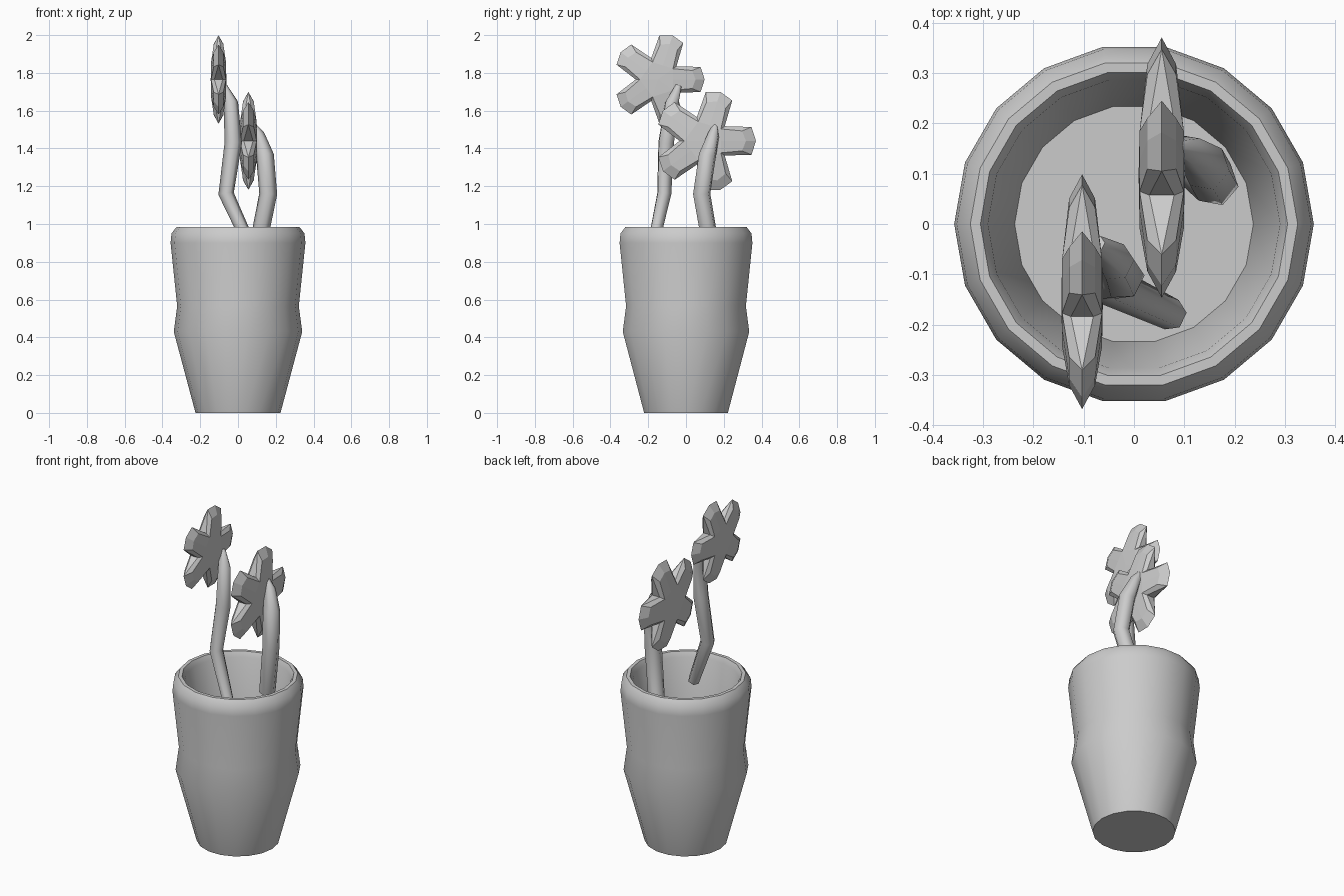
import bpy, bmesh, math

if "Cube" in bpy.data.objects:
    bpy.data.objects.remove(bpy.data.objects["Cube"])


def make_object(name, bm):
    bmesh.ops.remove_doubles(bm, verts=bm.verts, dist=0.0005)
    bmesh.ops.recalc_face_normals(bm, faces=bm.faces)
    mesh = bpy.data.meshes.new(name)
    bm.to_mesh(mesh)
    bm.free()
    ob = bpy.data.objects.new(name, mesh)
    bpy.context.collection.objects.link(ob)
    return ob


def smooth(ob):
    bpy.ops.object.select_all(action='DESELECT')
    ob.select_set(True)
    bpy.context.view_layer.objects.active = ob
    bpy.ops.object.shade_smooth_by_angle(angle=math.radians(35))


# Pot: lathed outer wall, rounded rim, inner wall and floor
def pot(sides=18):
    profile = [(0.225, 0), (0.34, 0.43), (0.322, 0.565), (0.357, 0.90),
               (0.352, 0.95), (0.325, 0.985), (0.305, 0.985), (0.29, 0.955), (0.237, 0.5)]
    bm = bmesh.new()
    rings = [[bm.verts.new((r * math.cos(i * math.tau / sides),
                            r * math.sin(i * math.tau / sides), z))
              for i in range(sides)] for r, z in profile]
    for a, b in zip(rings, rings[1:]):
        for i in range(sides):
            j = (i + 1) % sides
            bm.faces.new((a[i], a[j], b[j], b[i]))
    bm.faces.new(rings[0][::-1])
    bm.faces.new(rings[-1])
    smooth(make_object("pot", bm))


# Stem: bent tapering six-sided tube
def stem(name, points):
    curve = bpy.data.curves.new(name, 'CURVE')
    curve.dimensions = '3D'
    curve.bevel_depth = 0.046
    curve.bevel_resolution = 1
    curve.use_fill_caps = True
    sp = curve.splines.new('POLY')
    sp.points.add(len(points) - 1)
    for p, (x, y, z, r) in zip(sp.points, points):
        p.co = (x, y, z, 1)
        p.radius = r
    ob = bpy.data.objects.new(name, curve)
    bpy.context.collection.objects.link(ob)


# Flower: five blunt petals in the yz plane, mirrored across its thickness
def flower(name, centre, scale):
    bm = bmesh.new()

    def v(k, r, w, t):
        a = k * math.tau / 5
        return bm.verts.new((t, r * math.cos(a) - w * math.sin(a),
                             r * math.sin(a) + w * math.cos(a)))

    for side in (-1, 1):
        for k in range(5):
            def face(*pts):
                bm.faces.new([v(k, r, w, t * side) for r, w, t in pts])
            tip, mid, hub = (0.267, 0, 0), (0.215, 0, 0.028), (0, 0, 0.045)
            for s in (-1, 1):
                valley = (0.105, s * 0.105 * math.tan(math.pi / 5), 0.024)
                inner = (0.085, s * 0.085 * math.tan(math.pi / 5), 0.043)
                bevel = (0.195, s * 0.052, 0.028)
                corner = (0.244, s * 0.072, 0)
                face(hub, (0.085, 0, 0.043), inner)
                face((0.085, 0, 0.043), mid, bevel, inner)
                face(mid, tip, corner, bevel)
                face(inner, bevel, corner, valley)
                if side == 1:  # petal side wall
                    face(valley, corner, (valley[0], valley[1], -valley[2]))
    ob = make_object(name, bm)
    ob.location = centre
    ob.scale = (scale,) * 3


pot()
stem("tall_stem", [(0.075, -0.18, 0.86, 0.7), (-0.063, -0.115, 1.16, 0.9),
                   (-0.025, -0.105, 1.43, 1.0), (-0.038, -0.075, 1.64, 0.85),
                   (-0.075, -0.04, 1.73, 0.4)])
stem("short_stem", [(0.10, 0.135, 0.86, 1.0), (0.16, 0.083, 1.16, 1.05),
                    (0.143, 0.113, 1.36, 1.05), (0.11, 0.145, 1.47, 0.7),
                    (0.08, 0.155, 1.53, 0.25)])
flower("tall_flower", (-0.103, -0.147, 1.765), 0.92)
flower("short_flower", (0.055, 0.098, 1.44), 1.02)
